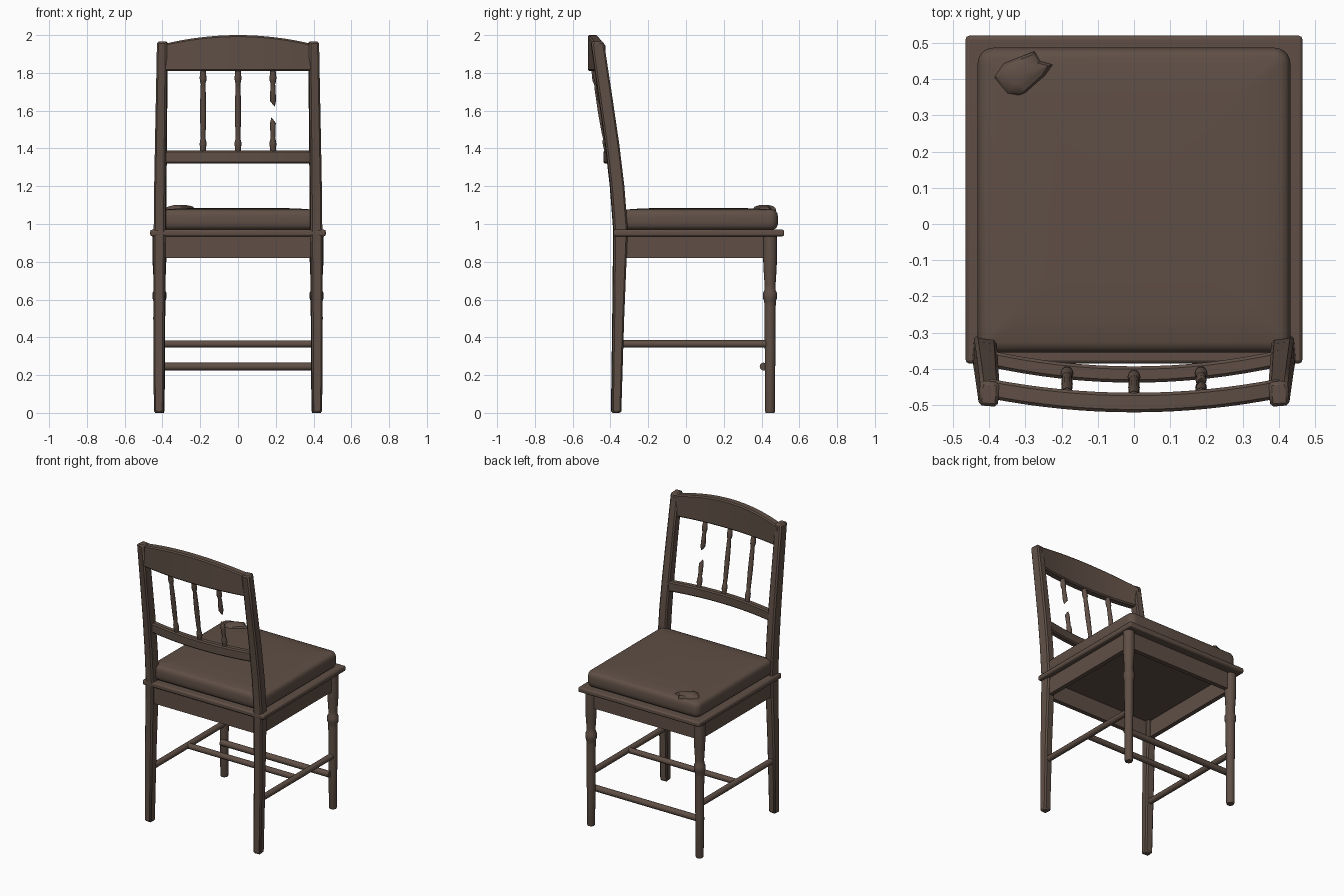
import bpy, bmesh, math
from mathutils import Vector

if "Cube" in bpy.data.objects:
    bpy.data.objects.remove(bpy.data.objects["Cube"])

wood = bpy.data.materials.new("dark_brown")
wood.diffuse_color = (0.115, 0.078, 0.060, 1)
wood.use_nodes = True
wood.node_tree.nodes["Principled BSDF"].inputs["Base Color"].default_value = wood.diffuse_color


def finish(name, bm, bevel=0, segments=1, angle=35):
    bmesh.ops.recalc_face_normals(bm, faces=bm.faces)
    me = bpy.data.meshes.new(name)
    bm.to_mesh(me)
    bm.free()
    ob = bpy.data.objects.new(name, me)
    bpy.context.collection.objects.link(ob)
    me.materials.append(wood)
    bpy.ops.object.select_all(action='DESELECT')
    ob.select_set(True)
    bpy.context.view_layer.objects.active = ob
    bpy.ops.object.shade_smooth_by_angle(angle=math.radians(angle))
    if bevel:
        m = ob.modifiers.new("bevel", 'BEVEL')
        m.width, m.segments, m.limit_method = bevel, segments, 'ANGLE'
        m.angle_limit = math.radians(40)
    return ob


def loft(name, rings, **kw):
    # skin a list of equal-length point rings and cap both ends
    bm = bmesh.new()
    vs = [[bm.verts.new(p) for p in r] for r in rings]
    n = len(vs[0])
    for a, b in zip(vs, vs[1:]):
        for i in range(n):
            j = (i + 1) % n
            bm.faces.new((a[i], a[j], b[j], b[i]))
    bm.faces.new(vs[0])
    bm.faces.new(vs[-1])
    return finish(name, bm, **kw)


def box(name, x0, x1, y0, y1, z0, z1, **kw):
    rect = [(x0, y0), (x1, y0), (x1, y1), (x0, y1)]
    return loft(name, [[(x, y, z) for x, y in rect] for z in (z0, z1)], **kw)


def turned(name, p0, p1, profile, sides=12, slant=0):
    # turned piece between two points; profile = (fraction, radius); slant = jagged last end
    p0, p1 = Vector(p0), Vector(p1)
    axis = p1 - p0
    q = Vector((0, 0, 1)).rotation_difference(axis.normalized())
    rings = []
    for k, (t, r) in enumerate(profile):
        s = slant if k == len(profile) - 1 else 0
        ring = []
        for i in range(sides):
            a = 2 * math.pi * i / sides
            ring.append(p0 + axis * t + q @ Vector((r * math.cos(a), r * math.sin(a), s * math.cos(a))))
        rings.append(ring)
    return loft(name, rings)


# seat board and apron frame
box("seat_board", -0.465, 0.465, -0.385, 0.52, 0.935, 0.97, bevel=0.01, segments=2)
box("front_apron", -0.41, 0.41, 0.43, 0.46, 0.82, 0.94)
box("rear_apron", -0.41, 0.41, -0.37, -0.34, 0.82, 0.94)
for s, side in ((-1, "left"), (1, "right")):
    xs = sorted((s * 0.40, s * 0.43))
    box(side + "_apron", xs[0], xs[1], -0.35, 0.44, 0.82, 0.94)


# cushion: rounded rectangles stacked with insets
def rounded_rect(hx, hy, cy, r, z):
    pts = []
    for k, (sx, sy) in enumerate(((1, 1), (-1, 1), (-1, -1), (1, -1))):
        for i in range(6):
            a = math.pi / 2 * (k + i / 5)
            pts.append((sx * (hx - r) + r * math.cos(a), cy + sy * (hy - r) + r * math.sin(a), z))
    return pts


layers = [(0.03, 0.968), (0.010, 0.978), (0.002, 0.992), (0, 1.01), (0, 1.04), (0.004, 1.058),
          (0.012, 1.070), (0.028, 1.076), (0.10, 1.081), (0.20, 1.085), (0.32, 1.086)]
loft("cushion", [rounded_rect(0.432 - i, 0.421 - i, 0.066, max(0.045 - i, 0.02), z) for i, z in layers],
     angle=50)

# lump of stuffing poking out of the cushion
outline = [(-0.385, 0.405), (-0.36, 0.443), (-0.275, 0.477), (-0.26, 0.45), (-0.225, 0.44),
           (-0.245, 0.41), (-0.30, 0.36), (-0.318, 0.353), (-0.35, 0.36)]
cx, cy = -0.305, 0.415
loft("stuffing_tear", [[(cx + (x - cx) * f, cy + (y - cy) * f, z) for x, y in outline]
                       for f, z in ((1, 1.06), (1, 1.078), (0.85, 1.091), (0.5, 1.099), (0.15, 1.101))])

# rear legs running up into the back posts: (z, x, y, width, depth)
stations = [(0, 0.417, -0.370, 0.054, 0.052), (0.5, 0.417, -0.359, 0.060, 0.060),
            (0.97, 0.413, -0.347, 0.062, 0.074), (1.20, 0.411, -0.365, 0.061, 0.074),
            (1.42, 0.408, -0.391, 0.059, 0.073), (1.70, 0.404, -0.431, 0.056, 0.071),
            (1.965, 0.400, -0.470, 0.054, 0.068)]
for s, side in ((-1, "left"), (1, "right")):
    a = math.radians(5 * s)
    rings = []
    for z, x, y, w, d in stations:
        ring = []
        for u, v in ((-1, -1), (1, -1), (1, 1), (-1, 1)):
            px, py = u * w / 2, v * d / 2
            ring.append((s * x + px * math.cos(a) - py * math.sin(a),
                         y + px * math.sin(a) + py * math.cos(a), z))
        rings.append(ring)
    loft(side + "_rear_leg_post", rings, bevel=0.009)

    # turned front legs
    leg = [(0, 0.023), (0.01, 0.026), (0.35, 0.028), (0.60, 0.030), (0.63, 0.031), (0.645, 0.037),
           (0.675, 0.037), (0.69, 0.030), (0.72, 0.029), (0.80, 0.034), (0.87, 0.037), (1, 0.037)]
    turned(side + "_front_leg", (s * 0.416, 0.445, 0), (s * 0.416, 0.445, 0.94), leg, sides=16)
    # side stretchers
    turned(side + "_stretcher", (s * 0.416, -0.35, 0.365), (s * 0.416, 0.44, 0.365), [(0, 0.02), (1, 0.02)])

# cross stretchers
turned("middle_stretcher", (-0.415, 0.04, 0.365), (0.415, 0.04, 0.365), [(0, 0.019), (1, 0.019)])
turned("front_stretcher", (-0.415, 0.411, 0.245), (0.415, 0.411, 0.245), [(0, 0.021), (1, 0.021)])


# bowed back rails
def rail(name, y_mid, bow, front, back, z0, z1, arch):
    rings = []
    for i in range(17):
        u = i / 8 - 1
        x, y, zt = 0.405 * u, y_mid + bow * u * u, z1 - arch * u * u
        rings.append([(x, y - back, z0), (x, y + front, z0), (x, y + front, zt), (x, y - back, zt)])
    return loft(name, rings, bevel=0.008)


rail("crest_rail", -0.490, 0.04, 0.024, 0.030, 1.81, 2.0, 0.05)
rail("lower_back_rail", -0.415, 0.045, 0.022, 0.023, 1.32, 1.388, 0)

# back spindles, the right one snapped in the middle
half = [(0, 0.014), (0.06, 0.016), (0.10, 0.018), (0.14, 0.017), (0.18, 0.012), (0.24, 0.014), (0.5, 0.016)]
whole = half + [(1 - t, r) for t, r in reversed(half[:-1])]
for x, name in ((-0.185, "left"), (0, "middle"), (0.185, "right")):
    u2 = (x / 0.4) ** 2
    lo = Vector((x, -0.415 + 0.045 * u2, 1.375))
    hi = Vector((x, -0.487 + 0.04 * u2, 1.82))
    if name != "right":
        turned(name + "_spindle", lo, hi, whole)
    else:
        turned("broken_spindle_bottom", lo, hi, half[:-1] + [(0.36, 0.015), (0.40, 0.009)], slant=-0.012)
        turned("broken_spindle_top", hi, lo, half[:-1] + [(0.38, 0.016), (0.42, 0.010)], slant=0.012)
